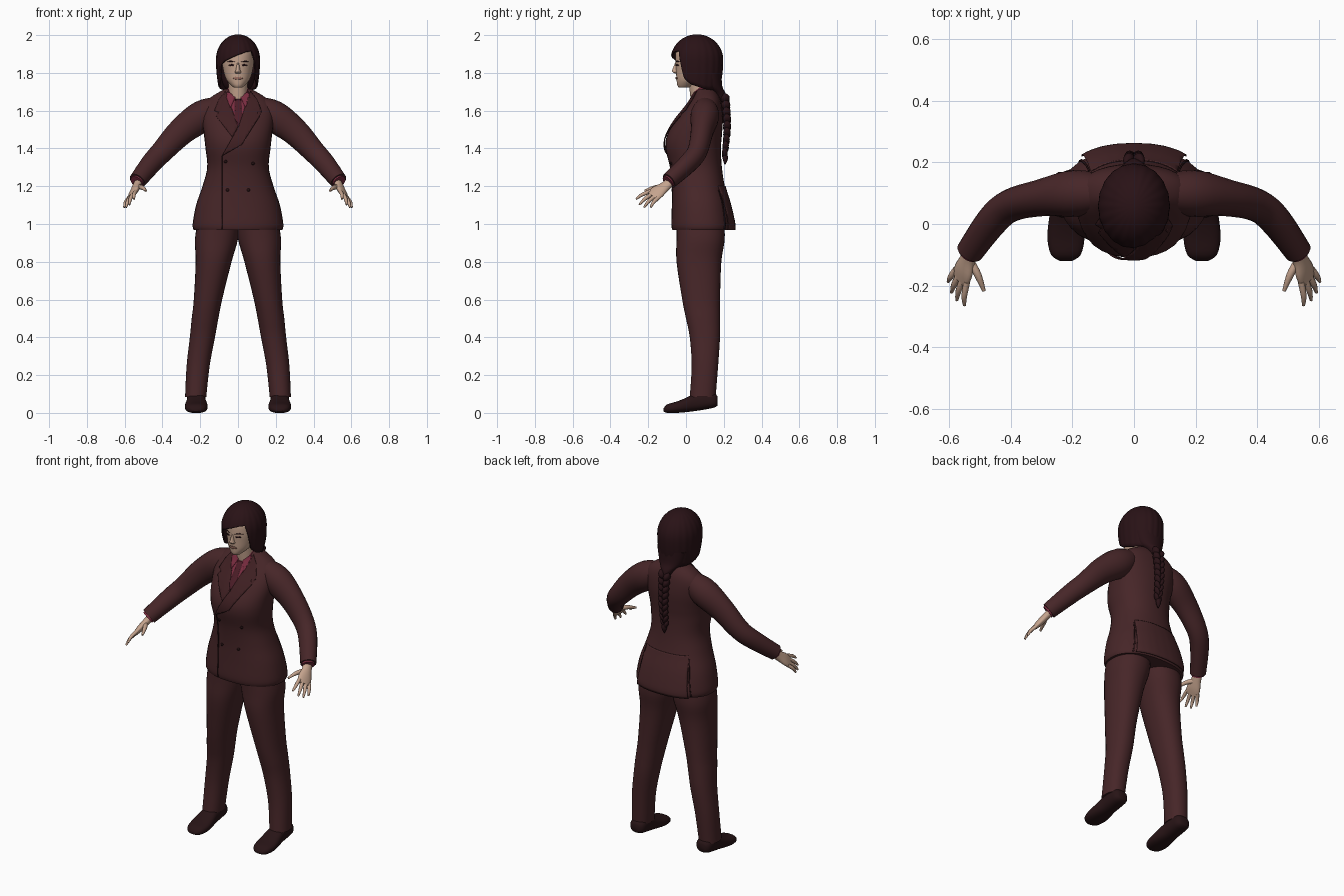
import bpy, bmesh, math
from mathutils import Vector
from mathutils.bvhtree import BVHTree

cube = bpy.data.objects.get("Cube")
if cube:
    bpy.data.objects.remove(cube, do_unlink=True)


def material(name, *rgb):
    m = bpy.data.materials.new(name)
    m.use_nodes = True
    m.diffuse_color = (*rgb, 1)
    m.node_tree.nodes["Principled BSDF"].inputs["Base Color"].default_value = (*rgb, 1)
    return m


SUIT = material("maroon cloth", .062, .019, .021)
LAPEL = material("dark maroon cloth", .05, .014, .016)
SEAM = material("seam brown", .02, .006, .007)
HAIR = material("dark hair", .022, .006, .008)
SKIN = material("skin", .56, .37, .27)
LIPS = material("lips", .36, .17, .13)
SHIRT = material("wine shirt", .19, .025, .05)
TIE = material("dark tie", .07, .012, .02)
SHOE = material("shoe leather", .021, .007, .008)


def finish(name, bm, mat, solid=0):
    bmesh.ops.recalc_face_normals(bm, faces=bm.faces)
    me = bpy.data.meshes.new(name)
    bm.to_mesh(me)
    bm.free()
    me.polygons.foreach_set("use_smooth", [True] * len(me.polygons))
    me.set_sharp_from_angle(angle=math.radians(50))
    me.materials.append(mat)
    ob = bpy.data.objects.new(name, me)
    bpy.context.collection.objects.link(ob)
    if solid:
        mod = ob.modifiers.new("thickness", "SOLIDIFY")
        mod.thickness, mod.offset = solid, 0
    return ob


def smooth_rows(rows, steps):
    """Catmull-Rom interpolation of number tuples."""
    out, last = [], len(rows) - 1
    for i in range(last):
        a, b, c, d = (rows[max(0, min(last, i + k))] for k in (-1, 0, 1, 2))
        for s in range(steps):
            t = s / steps
            out.append(tuple(q + t / 2 * (r - p + t * (2 * p - 5 * q + 4 * r - w + t * (3 * (q - r) + w - p)))
                             for p, q, r, w in zip(a, b, c, d)))
    return out + [rows[-1]]


def skin_rings(name, rings, mat, power=2, segs=32):
    """Closed tube through (centre, u, v) superellipse rings."""
    bm, loops = bmesh.new(), []

    def sup(v):
        return math.copysign(abs(v) ** (2 / power), v)
    for c, u, v in rings:
        angles = [math.tau * k / segs for k in range(segs)]
        loops.append([bm.verts.new(c + u * sup(math.cos(a)) + v * sup(math.sin(a))) for a in angles])
    for lo, hi in zip(loops, loops[1:]):
        for k in range(segs):
            n = (k + 1) % segs
            bm.faces.new((lo[k], lo[n], hi[n], hi[k]))
    bm.faces.new(loops[0])
    bm.faces.new(loops[-1])
    return finish(name, bm, mat)


def stack(name, rows, mat, power=2, steps=4, sx=1):
    """Horizontal rings: z, x min, x max, y min, y max."""
    rings = [(Vector((sx * (a + b) / 2, (c + d) / 2, z)), Vector(((b - a) / 2, 0, 0)), Vector((0, (d - c) / 2, 0)))
             for z, a, b, c, d in smooth_rows(rows, steps)]
    return skin_rings(name, rings, mat, power)


def limb(name, rows, mat, side=(.7, 0, .7), sx=1, steps=4, segs=20):
    """Tube along a path: x, y, z, radius along side, radius across."""
    rows = smooth_rows(rows, steps)
    pts = [Vector(r[:3]) for r in rows]
    rings = []
    for i, r in enumerate(rows):
        t = (pts[min(i + 1, len(pts) - 1)] - pts[max(i - 1, 0)]).normalized()
        u = Vector(side)
        u = (u - t * u.dot(t)).normalized()
        w = t.cross(u)
        rings.append([Vector((sx * p.x, p.y, p.z)) for p in (pts[i], u * r[3], w * r[4])])
    return skin_rings(name, rings, mat, segs=segs)


def plate(name, outline, target, mat, lift=.003, back=False, flare=0, step=.015):
    """Thin panel (x, z outline) laid on the front or back of a surface."""
    tree = BVHTree.FromObject(target, bpy.context.evaluated_depsgraph_get())
    d = -1 if back else 1
    bm = bmesh.new()
    bm.faces.new([bm.verts.new((x, 0, z)) for x, z in outline])
    bmesh.ops.triangulate(bm, faces=bm.faces)
    for axis, vals in ((0, [p[0] for p in outline]), (2, [p[1] for p in outline])):
        no = Vector((axis == 0, 0, axis == 2))
        for k in range(1, int((max(vals) - min(vals)) / step) + 1):
            bmesh.ops.bisect_plane(bm, geom=bm.verts[:] + bm.edges[:] + bm.faces[:],
                                   plane_co=no * (min(vals) + k * step), plane_no=no)
    top = max(p[1] for p in outline)
    for v in bm.verts:
        hit = tree.ray_cast(Vector((v.co.x, -d, v.co.z)), Vector((0, d, 0)))[0]
        hit = hit or tree.find_nearest(Vector((v.co.x, -.1 * d, v.co.z)))[0]
        v.co.y = hit.y - d * (lift + flare * (top - v.co.z))
    return finish(name, bm, mat, .004)


def disc(x, z, rx, rz, n=12):
    return [(x + rx * math.cos(math.tau * k / n), z + rz * math.sin(math.tau * k / n)) for k in range(n)]


# Jacket body, its back flap with two vents
jacket = stack("jacket", [(z, -w, w, f, b) for z, w, f, b in (
    (.968, .234, -.072, .24), (1, .24, -.078, .243), (1.1, .222, -.075, .228), (1.2, .188, -.075, .205),
    (1.3, .163, -.085, .19), (1.4, .172, -.108, .185), (1.47, .18, -.1, .19), (1.55, .19, -.055, .195),
    (1.62, .185, .0, .19), (1.67, .145, .035, .178), (1.715, .07, .055, .15))], SUIT, 2.3, 5)
plate("back_flap", [(-.17, .968), (.17, .968), (.14, 1.2), (-.14, 1.2)], jacket, SUIT, .003, True, .07)
for sx, label in ((1, "left"), (-1, "right")):
    plate(label + "_vent", [(sx * .172, .975), (sx * .18, .975), (sx * .148, 1.18), (sx * .144, 1.18)],
          jacket, SEAM, .003, True)

# Shirt front, tie, lapels, closing edge and buttons
plate("shirt_front", [(-.062, 1.695), (.062, 1.695), (.015, 1.53), (-.01, 1.52)], jacket, SHIRT)
plate("tie", [(-.015, 1.66), (.015, 1.66), (.01, 1.635), (.024, 1.56), (.004, 1.525), (-.02, 1.56), (-.01, 1.635)],
      jacket, TIE, .007)
for sx, label in ((1, "left"), (-1, "right")):
    plate(label + "_shirt_collar", [(sx * .012, 1.675), (sx * .055, 1.7), (sx * .062, 1.67), (sx * .04, 1.615)],
          jacket, SHIRT, .008)
plate("right_lapel", [(-.065, 1.705), (-.1, 1.66), (-.125, 1.6), (-.1, 1.59), (-.115, 1.57), (-.03, 1.46), (.0, 1.515)],
      jacket, LAPEL, .005)
plate("left_lapel", [(.065, 1.705), (.1, 1.66), (.125, 1.6), (.1, 1.59), (.115, 1.57), (.02, 1.42), (-.085, 1.36),
                     (.005, 1.52)], jacket, LAPEL, .008)
plate("closing_edge", [(-.087, 1.36), (-.083, 1.36), (-.083, .975), (-.087, .975)], jacket, SEAM, .002)
for i, (x, z) in enumerate(((-.065, 1.33), (.08, 1.32), (-.055, 1.18), (.055, 1.18))):
    plate(f"button_{i + 1}", disc(x, z, .008, .008), jacket, SEAM)

# Limbs, built once per side
for sx, label in ((1, "left_"), (-1, "right_")):
    stack(label + "trouser_leg", [
        (1.02, -.01, .21, -.05, .2), (.92, 0, .228, -.05, .205), (.8, .034, .224, -.05, .187), (.6, .084, .234, -.02, .18),
        (.5, .104, .245, .0, .18), (.4, .122, .255, .02, .18), (.25, .15, .272, .03, .17), (.085, .168, .28, .02, .157)],
        SUIT, 2.2, sx=sx)
    shoe = smooth_rows([(-.12, .02, .008, .022), (-.1, .048, 0, .045), (-.05, .06, 0, .06), (0, .057, .004, .08),
                        (.05, .05, .01, .105), (.1, .05, .018, .115), (.15, .045, .028, .105), (.168, .025, .04, .085)], 3)
    skin_rings(label + "shoe", [(Vector((sx * .221, y, (a + b) / 2)), Vector((w, 0, 0)), Vector((0, 0, (b - a) / 2)))
                                for y, w, a, b in shoe], SHOE, 2.5)
    limb(label + "sleeve", [
        (.08, .1, 1.63, .05, .05), (.185, .1, 1.575, .082, .076), (.3, .085, 1.49, .073, .06), (.4, .06, 1.385, .06, .053),
        (.46, .01, 1.32, .055, .05), (.533, -.09, 1.228, .046, .043)], SUIT, sx=sx)
    limb(label + "cuff", [(.51, -.06, 1.255, .036, .034), (.537, -.097, 1.222, .037, .035)], SHIRT, sx=sx)

    # Hand
    side = Vector((-.54, -.65, .54))
    limb(label + "palm", [(.52, -.07, 1.235, .026, .022), (.537, -.11, 1.2, .029, .02), (.552, -.15, 1.17, .041, .018),
                          (.565, -.18, 1.146, .04, .011)], SKIN, side, sx)
    tips = ((.55, -.264, 1.132), (.575, -.247, 1.102), (.592, -.222, 1.088), (.603, -.187, 1.088))
    for k, (finger, tip) in enumerate(zip(("index", "middle", "ring", "little"), tips)):
        base = Vector((.56, -.168, 1.156)) + side * (.032 - .0213 * k)
        mid = base.lerp(Vector(tip), .55) + Vector((.004, -.003, .004))
        limb(label + finger + "_finger", [(*base, .011, .011), (*mid, .0095, .0095), (*tip, .005, .005)],
             SKIN, side, sx, segs=10)
    limb(label + "thumb", [(.532, -.12, 1.195, .015, .013), (.507, -.165, 1.193, .012, .012),
                           (.487, -.217, 1.176, .006, .006)], SKIN, side, sx, segs=10)

# Neck and head
stack("neck", [(1.62, -.055, .055, .03, .14), (1.7, -.05, .05, .02, .13), (1.8, -.055, .055, .01, .13)], SKIN)
stack("shirt_band", [(1.65, -.064, .064, .03, .145), (1.7, -.058, .058, .028, .14), (1.722, -.055, .055, .04, .138)], SHIRT)
head = stack("head", [
    (1.722, -.022, .022, -.038, .02), (1.735, -.037, .037, -.046, .045), (1.765, -.062, .062, -.05, .09),
    (1.81, -.077, .077, -.053, .13), (1.86, -.084, .084, -.056, .145), (1.92, -.078, .078, -.05, .14),
    (1.965, -.045, .045, .0, .1)], SKIN)
stack("nose", [(1.797, -.012, .012, -.06, -.03), (1.805, -.017, .017, -.071, -.03), (1.815, -.012, .012, -.073, -.03),
               (1.855, -.006, .006, -.057, -.03)], SKIN)
plate("mouth", disc(0, 1.772, .025, .007), head, LIPS, .002, step=.008)
for sx, label in ((1, "left_"), (-1, "right_")):
    plate(label + "eye", disc(sx * .034, 1.841, .014, .005), head, HAIR, .001, step=.008)
    plate(label + "eyebrow", [(sx * .014, 1.858), (sx * .04, 1.866), (sx * .058, 1.858), (sx * .04, 1.859)],
          head, HAIR, .001, step=.008)

# Hair shell: every meridian runs from the crown to a hem set by direction
HEM = [(-180, 1.7), (-110, 1.715), (-75, 1.74), (-62, 1.765), (-53, 1.84), (-40, 1.86), (-20, 1.878), (0, 1.895),
       (25, 1.912), (42, 1.915), (50, 1.86), (58, 1.77), (75, 1.74), (110, 1.715), (180, 1.7)]


def hem(deg):
    for (a, p), (b, q) in zip(HEM, HEM[1:]):
        if a <= deg <= b:
            return p + (q - p) * (deg - a) / (b - a)


bm, columns, mid_z, cap = bmesh.new(), [], 1.87, .13
for k in range(120):
    deg = -180 + 3 * k
    a, low, col = math.radians(deg), hem(deg), []
    for j in range(1, 21):
        fall = (mid_z + cap - low) * (1 - math.cos(j / 20 * math.pi / 2))
        h = (mid_z + cap - fall - mid_z) / cap
        r = math.sqrt(max(0, 1 - h * h)) if h > 0 else 1 - .1 * h * h
        r *= 1 + .008 * math.cos(a * 20)
        col.append(bm.verts.new((.112 * r * math.sin(a), .058 - .134 * r * math.cos(a), mid_z + h * cap)))
    columns.append(col)
crown = bm.verts.new((0, .058, mid_z + cap))
for k, col in enumerate(columns):
    nxt = columns[(k + 1) % len(columns)]
    bm.faces.new((crown, col[0], nxt[0]))
    for j in range(19):
        bm.faces.new((col[j], col[j + 1], nxt[j + 1], nxt[j]))
finish("hair", bm, HAIR, .008)

# Gathered hair and braid
stack("hair_gather", [(1.8, -.095, .095, .06, .188), (1.73, -.075, .075, .08, .192), (1.69, -.04, .04, .13, .21),
                      (1.65, -.02, .02, .17, .215)], HAIR)
for i in range(9):
    s = 1 - .05 * i
    z, y = 1.665 - .036 * i, .205 + .012 * math.sin(i / 8 * math.pi)
    for sx, label in ((1, "left"), (-1, "right")):
        c = Vector((sx * .014 * s, y, z - (.012 if sx < 0 else 0)))
        limb(f"braid_{label}_{i + 1}", [
            (c.x + sx * .014 * s, c.y - .004, c.z + .026, .005, .005), (c.x + sx * .006, c.y, c.z + .01, .017 * s, .024 * s),
            (c.x - sx * .004, c.y, c.z - .01, .016 * s, .023 * s), (c.x - sx * .012, c.y, c.z - .026, .004, .004)],
            HAIR, (1, 0, 0), segs=12)
limb("braid_tip", [(0, .207, 1.37, .012, .012), (0, .208, 1.345, .015, .014), (0, .206, 1.315, .003, .003)],
     HAIR, (1, 0, 0), segs=12)
